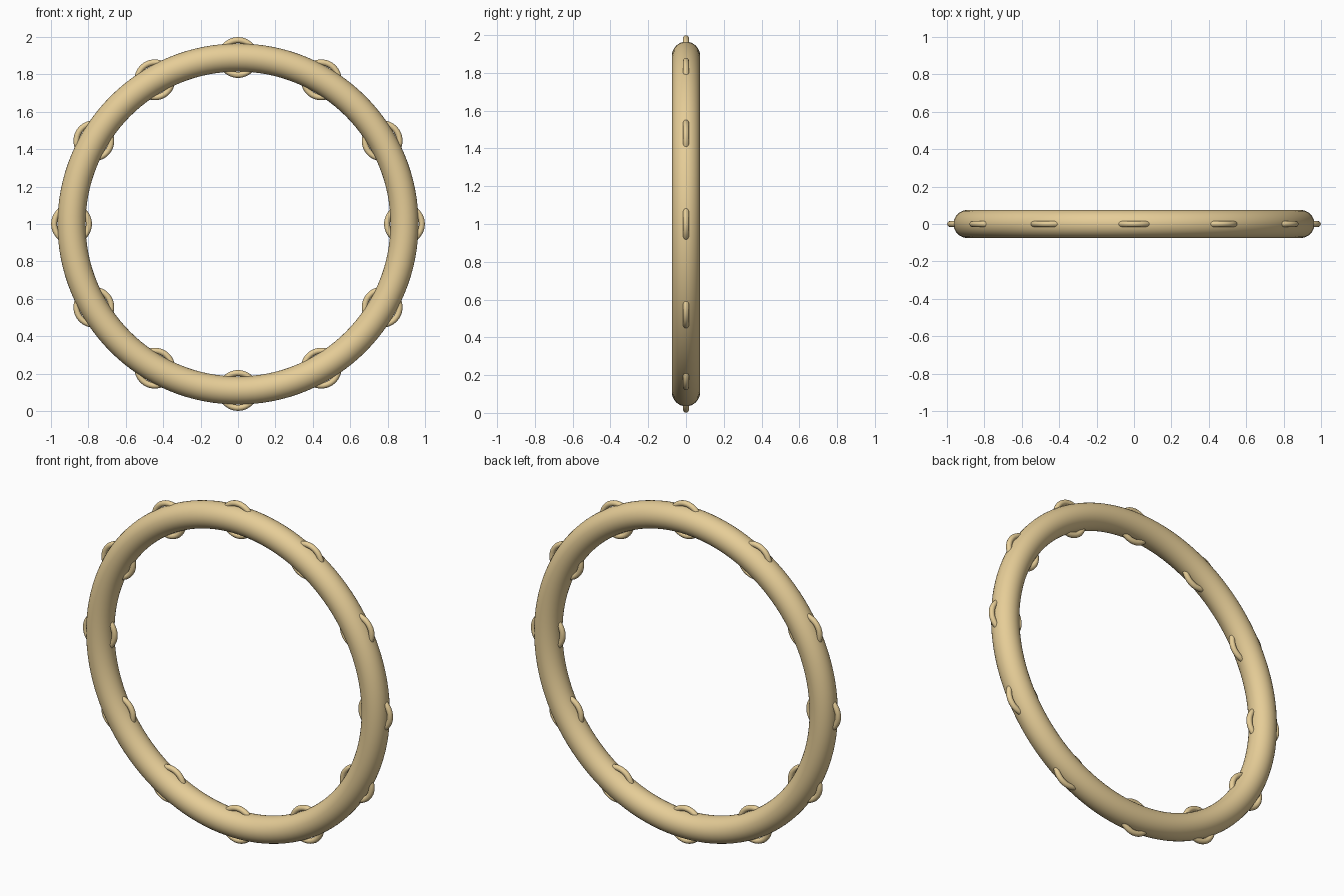
import bpy
import math

cube = bpy.data.objects.get("Cube")
if cube:
    bpy.data.objects.remove(cube, do_unlink=True)

HOOP_RADIUS = 0.89
HOOP_TUBE = 0.075
LOOP_RADIUS = 0.093
LOOP_TUBE = 0.016
LOOP_COUNT = 12
CENTRE_Z = 1.0

# Pale wood colour
TAN = (0.79, 0.61, 0.31, 1.0)
wood = bpy.data.materials.new("pale_wood")
wood.use_nodes = True
wood.diffuse_color = TAN
shader = next(n for n in wood.node_tree.nodes if n.type == 'BSDF_PRINCIPLED')
shader.inputs["Base Color"].default_value = TAN
shader.inputs["Roughness"].default_value = 0.6


def upright_ring(name, x, z, radius, tube, segments, sides):
    """Smooth torus standing in the XZ plane."""
    bpy.ops.mesh.primitive_torus_add(
        location=(x, 0, z), rotation=(math.pi / 2, 0, 0),
        major_radius=radius, minor_radius=tube,
        major_segments=segments, minor_segments=sides)
    ring = bpy.context.object
    ring.name = name
    ring.data.materials.append(wood)
    bpy.ops.object.shade_smooth()
    return ring


# Main hoop
upright_ring("hoop", 0, CENTRE_Z, HOOP_RADIUS, HOOP_TUBE, 128, 32)

# Small loops threaded round the hoop
for i in range(LOOP_COUNT):
    angle = math.tau * i / LOOP_COUNT
    upright_ring(f"small_loop_{i + 1}",
                 HOOP_RADIUS * math.cos(angle),
                 CENTRE_Z + HOOP_RADIUS * math.sin(angle),
                 LOOP_RADIUS, LOOP_TUBE, 48, 12)
